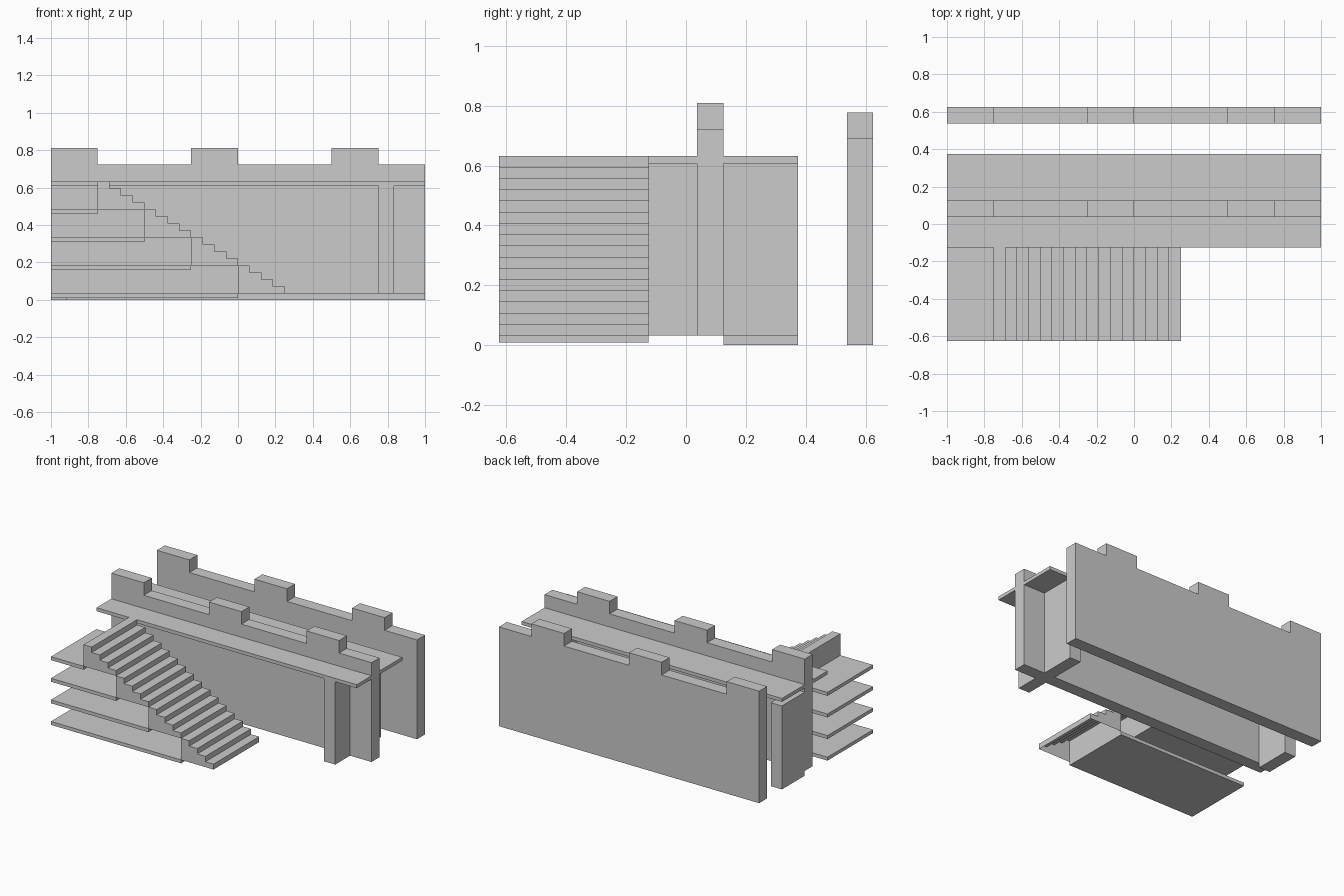
import bpy, bmesh

if "Cube" in bpy.data.objects:
    bpy.data.objects.remove(bpy.data.objects["Cube"])


def prism(name, profile, y0, y1, skip_edge=None):
    """Extrude an x-z outline along y; optionally leave one edge's side open."""
    bm = bmesh.new()
    a = [bm.verts.new((x, y0, z)) for x, z in profile]
    b = [bm.verts.new((x, y1, z)) for x, z in profile]
    n = len(profile)
    bm.faces.new(a)
    bm.faces.new(b[::-1])
    for i in range(n):
        if i != skip_edge:
            j = (i + 1) % n
            bm.faces.new((a[j], a[i], b[i], b[j]))
    bmesh.ops.recalc_face_normals(bm, faces=bm.faces[:])
    me = bpy.data.meshes.new(name)
    bm.to_mesh(me)
    bm.free()
    ob = bpy.data.objects.new(name, me)
    bpy.context.collection.objects.link(ob)
    return ob


def box(name, x0, x1, y0, y1, z0, z1):
    return prism(name, [(x0, z0), (x1, z0), (x1, z1), (x0, z1)], y0, y1)


def battlement(name, y0, y1, z0, low, high):
    """Wall with three raised merlons along its top."""
    outline = [(-1, z0), (1, z0), (1, low),
               (0.75, low), (0.75, high), (0.5, high), (0.5, low),
               (0, low), (0, high), (-0.25, high), (-0.25, low),
               (-0.75, low), (-0.75, high), (-1, high)]
    return prism(name, outline, y0, y1)


# Crenellated walls
battlement("front_wall", 0.0375, 0.125, 0.033, 0.723, 0.81)
battlement("back_wall", 0.5375, 0.625, 0.0, 0.69, 0.778)

# Walkway on both sides of the front wall
box("walkway_front", -1, 1, -0.125, 0.0375, 0.608, 0.632)
box("walkway_back", -1, 1, 0.125, 0.375, 0.608, 0.632)

# Buttresses under the walkway
box("buttress_front", 0.75, 0.835, -0.125, 0.0375, 0.033, 0.608)
box("buttress_back", 0.75, 0.835, 0.125, 0.375, 0.033, 0.608)
box("buttress_end", -1, -0.915, 0.125, 0.375, 0.0, 0.58)

# Four stair flights (open underneath), each with a floor plate behind it
RUN, RISE, STEPS = 0.0625, 0.0375, 4
for k in range(4):
    x_front, z = 0.25 - 0.25 * k, 0.033 + 0.15 * k
    x_back = x_front - RUN * STEPS
    outline = [(x_back, z), (x_front, z)]
    for s in range(STEPS):
        top = z + RISE * (s + 1)
        outline += [(x_front - RUN * s, top), (x_front - RUN * (s + 1), top)]
    prism(f"stair_flight_{k + 1}", outline, -0.625, -0.125, skip_edge=0)
    box(f"floor_plate_{k + 1}", -1, x_back, -0.625, -0.125, z - 0.024, z)
